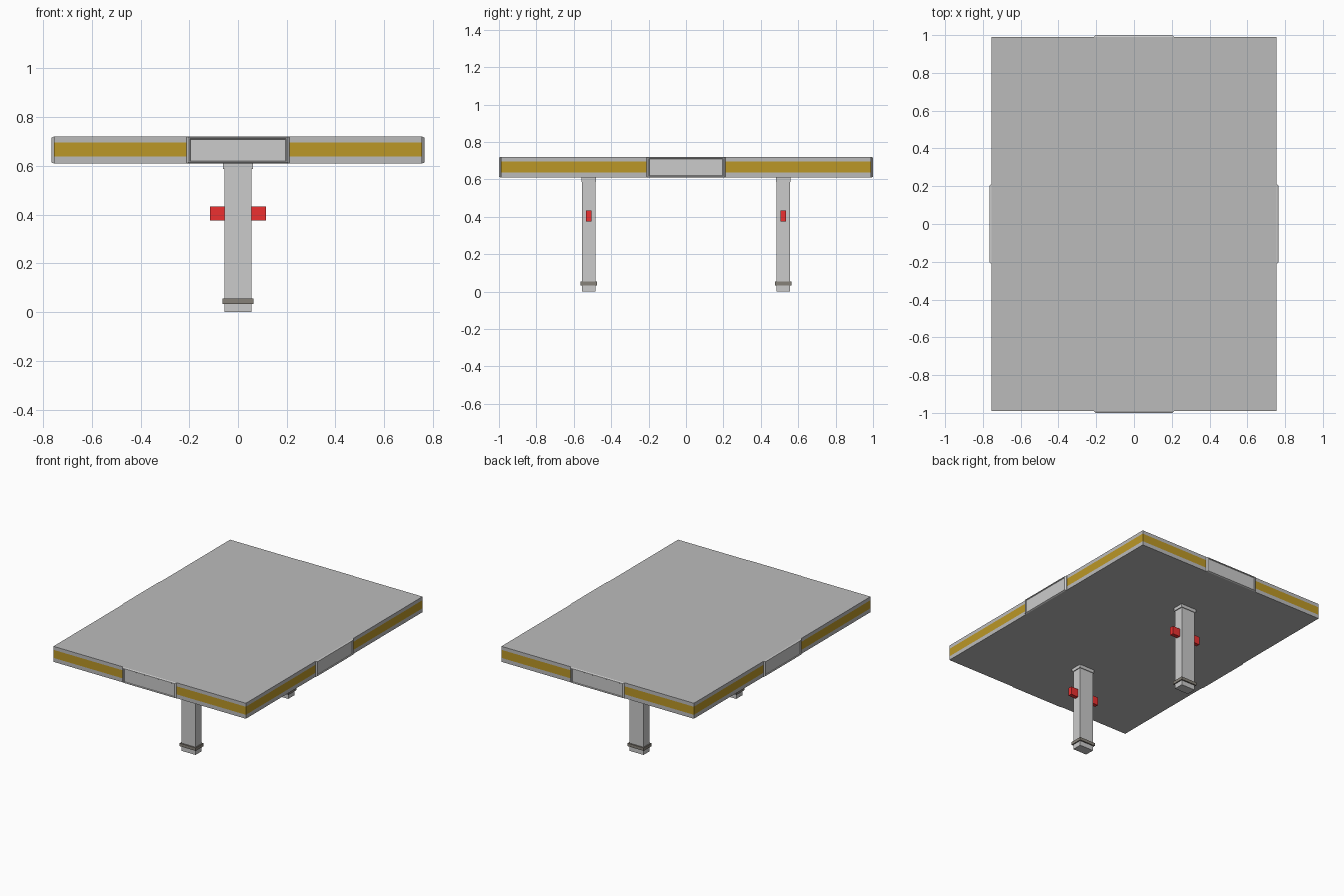
import bpy, bmesh
from mathutils import Matrix, Vector
from math import pi

if "Cube" in bpy.data.objects:
    bpy.data.objects.remove(bpy.data.objects["Cube"])


def material(name, rgb):
    m = bpy.data.materials.new(name)
    m.diffuse_color = (*rgb, 1)
    m.use_nodes = True
    m.node_tree.nodes["Principled BSDF"].inputs["Base Color"].default_value = m.diffuse_color
    return m


YELLOW = material("ochre", (0.50, 0.31, 0.02))
RED = material("red", (0.85, 0.03, 0.03))
TAUPE = material("taupe", (0.24, 0.22, 0.19))


def finish(bm, name, mats=()):
    bmesh.ops.recalc_face_normals(bm, faces=bm.faces[:])
    me = bpy.data.meshes.new(name)
    bm.to_mesh(me)
    bm.free()
    for m in mats:
        me.materials.append(m)
    ob = bpy.data.objects.new(name, me)
    bpy.context.collection.objects.link(ob)
    return ob


def box(name, lo, hi, mat=None):
    lo, hi = Vector(lo), Vector(hi)
    bm = bmesh.new()
    bmesh.ops.create_cube(bm, size=1)
    bmesh.ops.scale(bm, vec=hi - lo, verts=bm.verts)
    bmesh.ops.translate(bm, vec=(lo + hi) / 2, verts=bm.verts)
    return finish(bm, name, [mat] if mat else [])


def bridge(bm, a, b):
    return [bm.faces.new((a[i], a[(i + 1) % 4], b[(i + 1) % 4], b[i])) for i in range(4)]


# Table top: stacked rings, with the middle band coloured
HX, HY, Z0, Z1 = 0.755, 0.99, 0.61, 0.72
bm = bmesh.new()
rings = [[bm.verts.new((sx * HX, sy * HY, z)) for sx, sy in ((-1, -1), (1, -1), (1, 1), (-1, 1))]
         for z in (Z0, 0.638, 0.695, Z1)]
bm.faces.new(rings[0])
bm.faces.new(rings[-1])
for k in range(3):
    for f in bridge(bm, rings[k], rings[k + 1]):
        f.material_index = int(k == 1)
finish(bm, "table_top", [material("grey", (0.5, 0.5, 0.5)), YELLOW])


# Raised, bevelled frame with a recessed panel in the middle of each edge
def edge_panel(name, dist, angle):
    bm = bmesh.new()
    # half width, half height, projection from the edge
    steps = ((0.212, 0.055, -0.002), (0.212, 0.055, 0.001), (0.202, 0.051, 0.010),
             (0.197, 0.047, 0.010), (0.194, 0.044, 0.005))
    loops = [[bm.verts.new((sx * w, -dist - d, 0.665 + sz * h))
              for sx, sz in ((-1, -1), (1, -1), (1, 1), (-1, 1))] for w, h, d in steps]
    for a, b in zip(loops, loops[1:]):
        bridge(bm, a, b)
    bm.faces.new(loops[0])
    bm.faces.new(loops[-1])
    bm.transform(Matrix.Rotation(angle, 4, 'Z'))
    finish(bm, name)


for i, side in enumerate(("front", "right", "back", "left")):
    edge_panel(side + "_edge_panel", HX if i % 2 else HY, i * pi / 2)

# Legs, each with a top collar, foot band and a pair of red lugs
for side, y in (("front", -0.52), ("back", 0.52)):
    box(side + "_leg", (-0.055, y - 0.035, 0), (0.055, y + 0.035, Z0))
    box(side + "_leg_collar", (-0.061, y - 0.04, 0.587), (0.061, y + 0.04, Z0))
    box(side + "_foot_band", (-0.063, y - 0.044, 0.034), (0.063, y + 0.044, 0.055), TAUPE)
    for end, s in (("left", -1), ("right", 1)):
        xs = sorted((s * 0.05, s * 0.114))
        box(f"{side}_{end}_lug", (xs[0], y - 0.014, 0.375), (xs[1], y + 0.014, 0.433), RED)
